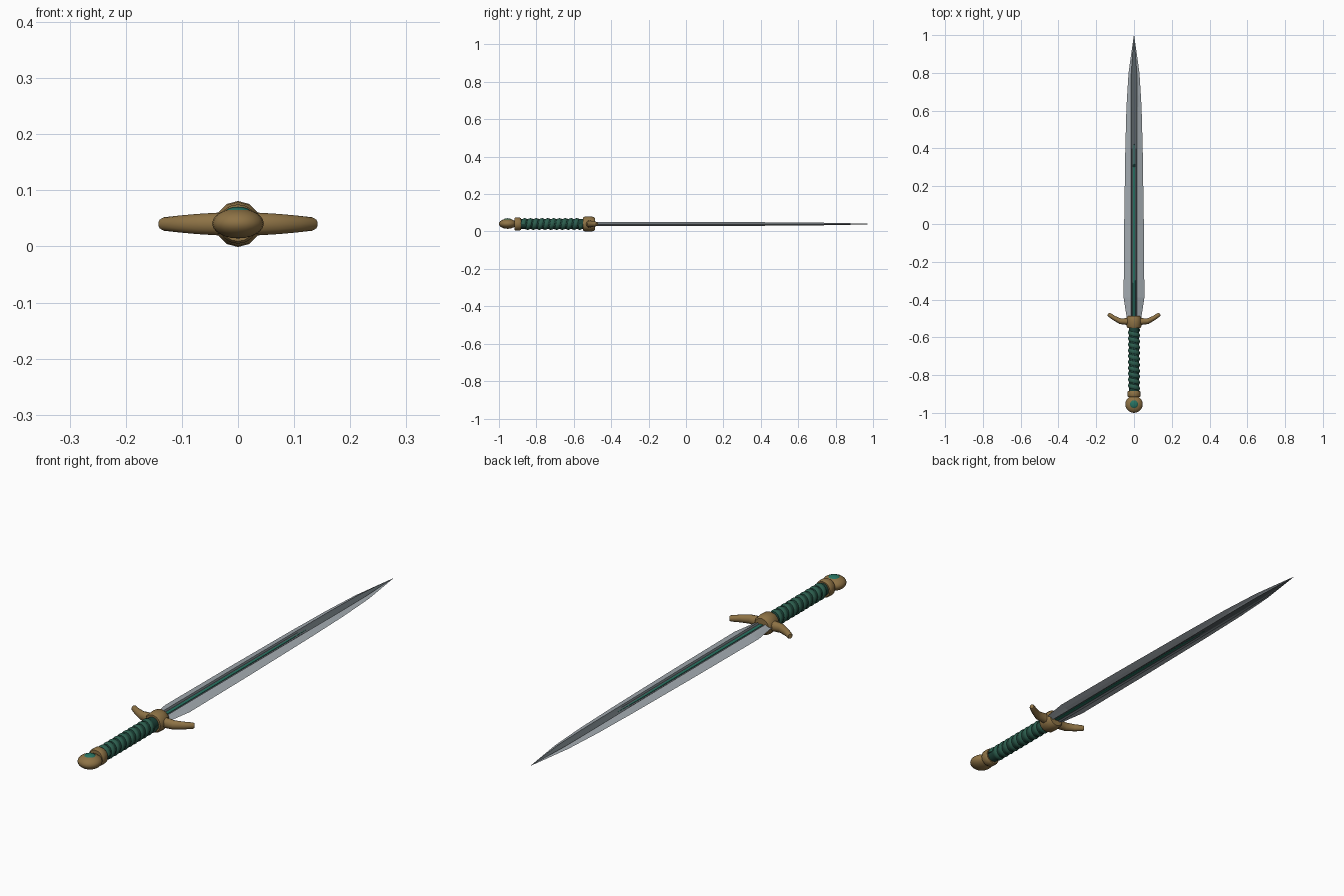
import bpy, bmesh, math
from mathutils import Vector

if "Cube" in bpy.data.objects:
    bpy.data.objects.remove(bpy.data.objects["Cube"])

ZC = 0.04  # height of the sword's long axis


def material(name, rgb):
    m = bpy.data.materials.new(name)
    m.diffuse_color = (*rgb, 1)
    m.use_nodes = True
    m.node_tree.nodes["Principled BSDF"].inputs["Base Color"].default_value = m.diffuse_color
    return m


STEEL = material("steel", (0.36, 0.40, 0.43))
DARK = material("dark_steel", (0.10, 0.12, 0.13))
BRONZE = material("bronze", (0.27, 0.17, 0.06))
LEATHER = material("dark_leather", (0.012, 0.055, 0.04))
WRAP = material("green_wrap", (0.025, 0.11, 0.075))
GEM = material("green_gem", (0.02, 0.17, 0.12))


def loft(name, rings, mats, smooth=None, pick=None):
    """Skin a list of closed rings of equal length and cap both ends."""
    bm = bmesh.new()
    loops = [[bm.verts.new(p) for p in r] for r in rings]
    n = len(loops[0])
    for a, b in zip(loops, loops[1:]):
        for i in range(n):
            f = bm.faces.new((a[i], a[(i + 1) % n], b[(i + 1) % n], b[i]))
            f.material_index = pick(i) if pick else 0
    bm.faces.new(loops[0])
    bm.faces.new(loops[-1])
    bmesh.ops.recalc_face_normals(bm, faces=bm.faces)
    me = bpy.data.meshes.new(name)
    bm.to_mesh(me)
    bm.free()
    ob = bpy.data.objects.new(name, me)
    bpy.context.collection.objects.link(ob)
    for m in mats:
        me.materials.append(m)
    if smooth:
        bpy.context.view_layer.objects.active = ob
        ob.select_set(True)
        bpy.ops.object.shade_smooth_by_angle(angle=math.radians(smooth))
        ob.select_set(False)
    return ob


def ring(c, u, v, n):
    """Ellipse around c spanned by the vectors u and v."""
    return [c + u * math.cos(2 * math.pi * i / n) + v * math.sin(2 * math.pi * i / n)
            for i in range(n)]


def turned(name, profile, mat, n=16, smooth=35, flat=1.0):
    """Revolve (y, radius) pairs around the long axis, optionally flattened in z."""
    rings = [ring(Vector((0, y, ZC)), Vector((r, 0, 0)), Vector((0, 0, r * flat)), n)
             for y, r in profile]
    return loft(name, rings, [mat], smooth)


# Blade: fullered diamond section at stations (y, half width, half thickness)
STATIONS = [(-0.50, 0.038, 0.012), (-0.39, 0.055, 0.012), (0.0, 0.052, 0.011),
            (0.4, 0.046, 0.0095), (0.62, 0.040, 0.008), (0.80, 0.029, 0.006),
            (0.92, 0.012, 0.003), (1.0, 0.0006, 0.0004)]
rings = []
for y, w, t in STATIONS:
    k = min(1, w / 0.034)
    half = [(w, 0), (w * 0.62, t * 0.6), (0.017 * k, t), (0.011 * k, t * 0.55)]
    top = half + [(-x, z) for x, z in half[::-1]]
    section = top[:-1] + [(-x, -z) for x, z in top[:-1]]
    rings.append([Vector((x, y, ZC + z)) for x, z in section])
loft("blade", rings, [STEEL, DARK], pick=lambda i: 1 if i % 7 in (2, 3, 4) else 0)

# Green inlay running down the fuller on both faces
for side, label in ((1, "upper"), (-1, "lower")):
    rings = []
    for y, w, z in ((-0.495, 0.008, 0.0085), (0.0, 0.007, 0.008), (0.3, 0.005, 0.007),
                    (0.44, 0.001, 0.0055)):
        rings.append([Vector((x, y, ZC + side * h)) for x, h in
                      ((-w, 0.003), (w, 0.003), (w * 0.8, z), (-w * 0.8, z))])
    loft("fuller_inlay_" + label, rings, [GEM])

# Guard: central block and two forward-swept arms
turned("guard_block", [(-0.55, 0.035), (-0.542, 0.039), (-0.515, 0.041), (-0.495, 0.038),
                       (-0.487, 0.032)], BRONZE, n=12)
ARM = [(0.0, -0.516, 0.019, 0.021), (0.04, -0.516, 0.018, 0.020), (0.072, -0.515, 0.015, 0.018),
       (0.105, -0.498, 0.012, 0.015), (0.132, -0.480, 0.011, 0.012), (0.137, -0.476, 0.008, 0.009)]
for side, label in ((1, "right"), (-1, "left")):
    pts = [Vector((side * x, y, ZC)) for x, y, _, _ in ARM]
    rings = []
    for i, (_, _, a, b) in enumerate(ARM):
        d = (pts[min(i + 1, len(pts) - 1)] - pts[max(i - 1, 0)]).normalized()
        rings.append(ring(pts[i], Vector((-d.y, d.x, 0)) * a, Vector((0, 0, b)), 12))
    loft("guard_arm_" + label, rings, [BRONZE], 40)

# Grip core with a helical wrap
turned("grip_core", [(-0.89, 0.0255), (-0.72, 0.0275), (-0.54, 0.0265)], LEATHER)
TURNS, STEPS = 10, 16
rings = []
for i in range(TURNS * STEPS + 1):
    a = 2 * math.pi * i / STEPS
    out = Vector((math.cos(a), 0, math.sin(a)))
    c = out * 0.0255 + Vector((0, -0.87 + 0.31 * i / (TURNS * STEPS), ZC))
    rings.append(ring(c, out * 0.006, Vector((0, 0.0125, 0)), 8))
loft("grip_wrap", rings, [WRAP], 50)

# Pommel collar, flattened pommel and its gem
turned("pommel_collar", [(-0.917, 0.031), (-0.911, 0.035), (-0.889, 0.035), (-0.883, 0.031)], BRONZE)


def dome(name, loc, radius, scale, mat):
    bpy.ops.mesh.primitive_uv_sphere_add(segments=20, ring_count=12, radius=radius, location=loc)
    ob = bpy.context.object
    ob.name = name
    ob.scale = scale
    ob.data.materials.append(mat)
    bpy.ops.object.shade_smooth_by_angle(angle=math.radians(40))


dome("pommel", (0, -0.954, ZC + 0.001), 0.046, (1, 1, 0.58), BRONZE)
dome("pommel_gem", (0, -0.954, ZC + 0.022), 0.022, (1, 1, 0.4), GEM)
